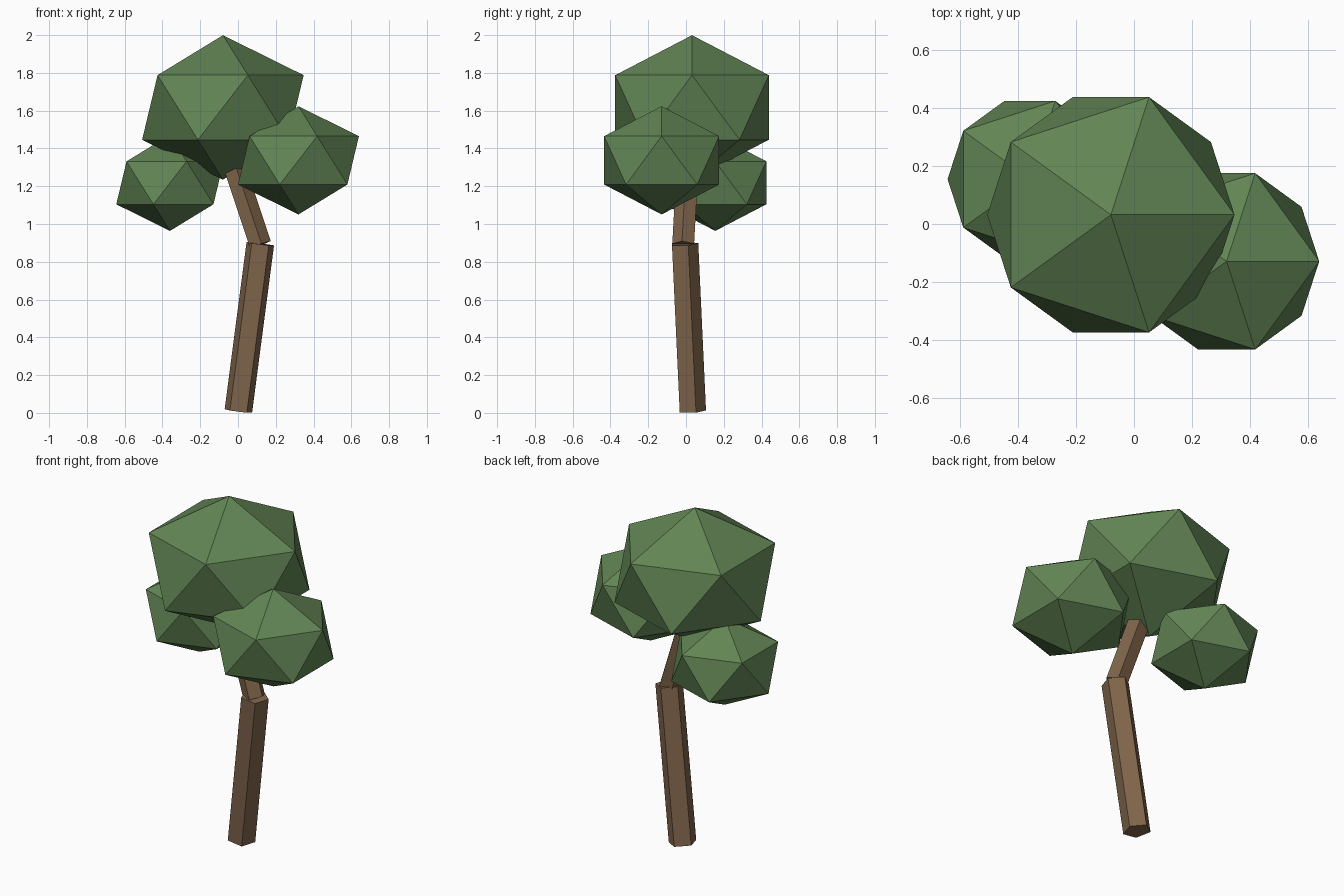
import bpy
from math import radians
from mathutils import Vector, Matrix

if "Cube" in bpy.data.objects:
    bpy.data.objects.remove(bpy.data.objects["Cube"])


def material(name, colour):
    m = bpy.data.materials.new(name)
    m.diffuse_color = (*colour, 1)
    m.use_nodes = True
    m.node_tree.nodes["Principled BSDF"].inputs["Base Color"].default_value = m.diffuse_color
    return m


bark = material("bark brown", (0.216, 0.130, 0.070))
leaf = material("leaf green", (0.122, 0.235, 0.090))


def trunk_piece(name, start, end, radius, yaw):
    # five-sided prism running from start to end, one corner towards +y before yaw
    a, b = Vector(start), Vector(end)
    axis = b - a
    bpy.ops.mesh.primitive_cylinder_add(vertices=5, radius=radius, depth=axis.length)
    ob = bpy.context.object
    ob.name = name
    turn = Vector((0, 0, 1)).rotation_difference(axis).to_matrix().to_4x4()
    spin = Matrix.Rotation(radians(yaw), 4, 'Z')
    ob.data.transform(Matrix.Translation((a + b) / 2) @ turn @ spin)
    ob.data.materials.append(bark)


def foliage(name, centre, radius):
    # icosahedron squashed to 80 percent height
    bpy.ops.mesh.primitive_ico_sphere_add(subdivisions=1, radius=radius)
    ob = bpy.context.object
    ob.name = name
    ob.data.transform(Matrix.Translation(centre) @ Matrix.Diagonal((1, 1, 0.8, 1)))
    ob.data.materials.append(leaf)


# Trunk: leaning lower piece, upper piece bent back the other way
trunk_piece("lower_trunk", (0.002, 0.029, 0.0095), (0.118, -0.012, 0.895), 0.077, 0)
trunk_piece("upper_trunk", (0.116, -0.012, 0.89), (-0.048, 0.015, 1.38), 0.0615, -27)

# Leaf clumps
foliage("main_foliage", (-0.08, 0.032, 1.617), 0.478)
foliage("right_foliage", (0.32, -0.129, 1.337), 0.358)
foliage("left_foliage", (-0.36, 0.155, 1.218), 0.318)
